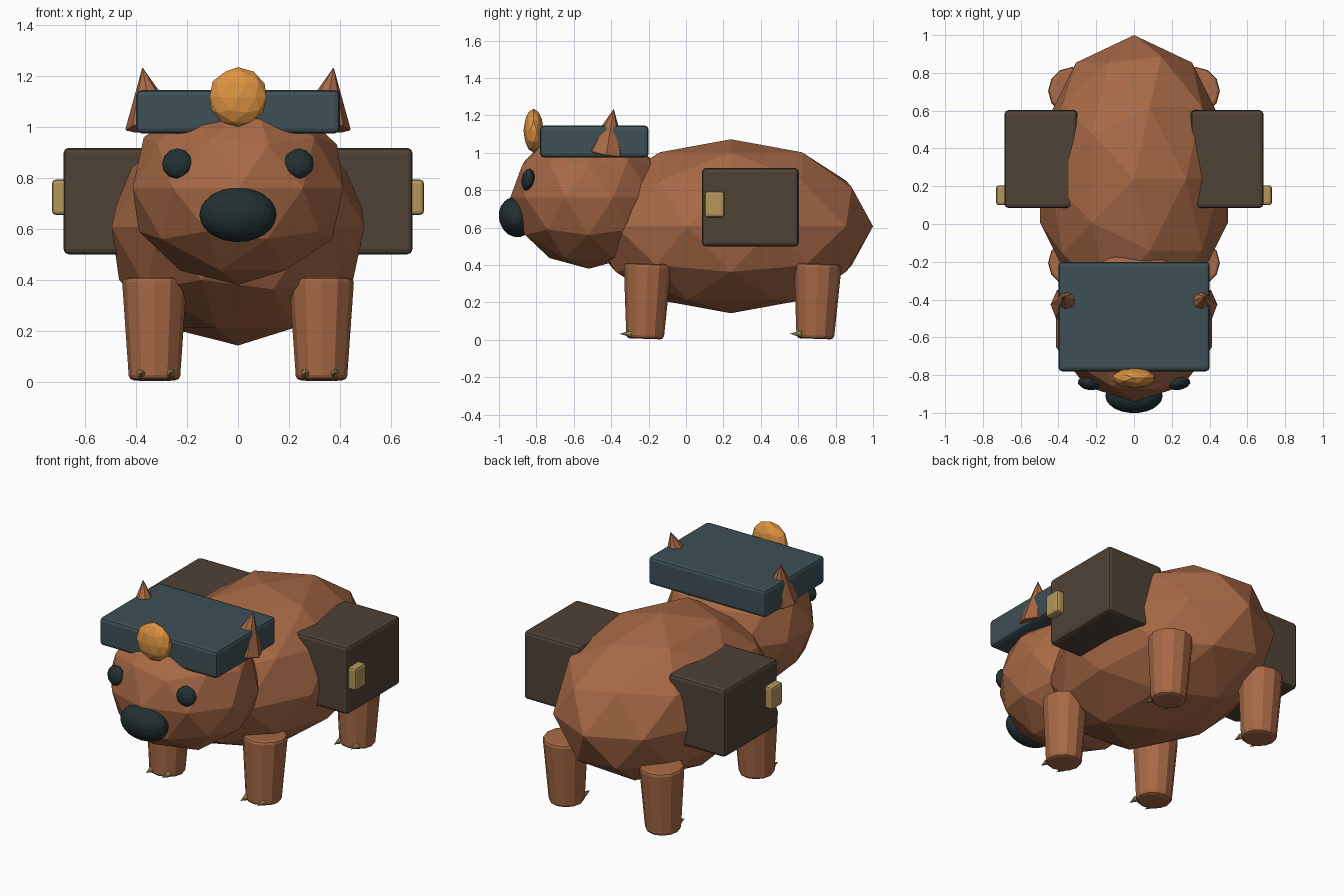
import bpy, bmesh, math
from mathutils import Matrix, Euler

if "Cube" in bpy.data.objects:
    bpy.data.objects.remove(bpy.data.objects["Cube"])


def material(name, rgb):
    m = bpy.data.materials.new(name)
    m.diffuse_color = (*rgb, 1)
    m.use_nodes = True
    m.node_tree.nodes["Principled BSDF"].inputs["Base Color"].default_value = m.diffuse_color
    return m


FUR = material("brown_fur", (0.39, 0.141, 0.061))
SLATE = material("slate_blue", (0.048, 0.08, 0.093))
LEATHER = material("dark_leather", (0.08, 0.054, 0.037))
ORANGE = material("orange", (0.73, 0.296, 0.054))
GOLD = material("dull_gold", (0.456, 0.305, 0.102))
DARK = material("dark_teal", (0.016, 0.03, 0.032))


def finish(name, bm, mat, loc, rot=(0, 0, 0), bevel=0, segments=2):
    mesh = bpy.data.meshes.new(name)
    bm.to_mesh(mesh)
    bm.free()
    mesh.materials.append(mat)
    ob = bpy.data.objects.new(name, mesh)
    bpy.context.collection.objects.link(ob)
    ob.location = loc
    ob.rotation_euler = Euler([math.radians(a) for a in rot])
    if bevel:
        mod = ob.modifiers.new("bevel", 'BEVEL')
        mod.width = bevel
        mod.segments = segments
        mod.limit_method = 'ANGLE'
        mod.angle_limit = math.radians(60)
    return ob


def ball(name, mat, loc, radii, subdiv=2, rot=(0, 0, 0)):
    bm = bmesh.new()
    bmesh.ops.create_icosphere(bm, subdivisions=subdiv, radius=1,
                               matrix=Matrix.Diagonal((*radii, 1)))
    return finish(name, bm, mat, loc, rot)


def box(name, mat, lo, hi, bevel):
    size = [b - a for a, b in zip(lo, hi)]
    mid = [(a + b) / 2 for a, b in zip(lo, hi)]
    bm = bmesh.new()
    bmesh.ops.create_cube(bm, size=1, matrix=Matrix.Diagonal((*size, 1)))
    return finish(name, bm, mat, mid, bevel=bevel)


def cone(name, mat, loc, r1, r2, depth, sides, rot, bevel=0):
    bm = bmesh.new()
    bmesh.ops.create_cone(bm, cap_ends=True, segments=sides,
                          radius1=r1, radius2=r2, depth=depth)
    return finish(name, bm, mat, loc, rot, bevel)


# Faceted body and head
ball("body", FUR, (0, 0.24, 0.607), (0.522, 0.76, 0.465))
ball("head", FUR, (0, -0.52, 0.76), (0.435, 0.42, 0.38))

# Nose, cap and cap badge
ball("nose", DARK, (0, -0.91, 0.655), (0.152, 0.09, 0.108), 3, (14, 0, 0))
box("flat_cap", SLATE, (-0.4, -0.78, 0.975), (0.4, -0.2, 1.145), 0.02)
ball("cap_ball", ORANGE, (0, -0.815, 1.118), (0.117, 0.054, 0.117))

for side, s in (("left", -1), ("right", 1)):
    # Eyes and ears
    ball(side + "_eye", DARK, (s * 0.24, -0.845, 0.857),
         (0.06, 0.033, 0.06), 2, (-10, 0, s * 12))
    cone(side + "_ear", FUR, (s * 0.355, -0.407, 1.118), 0.112, 0, 0.24, 8,
         (-10, s * 10, 0), 0.012)

    # Saddle bags with clasps
    xs = sorted((s * 0.3, s * 0.685))
    box(side + "_saddle_bag", LEATHER, (xs[0], 0.085, 0.5),
        (xs[1], 0.603, 0.918), 0.02)
    xs = sorted((s * 0.66, s * 0.73))
    box(side + "_clasp", GOLD, (xs[0], 0.1, 0.655), (xs[1], 0.205, 0.793), 0.014)

    # Legs with two claws each
    for end, y in (("front", -0.212), ("rear", 0.698)):
        cone(f"{side}_{end}_leg", FUR, (s * 0.328, y, 0.206), 0.1, 0.128,
             0.402, 12, (-2, 0, 0), 0.018)
        for i, dx in enumerate((-0.057, 0.057)):
            cone(f"{side}_{end}_claw_{i + 1}", GOLD,
                 (s * 0.322 + dx, y - 0.112, 0.032), 0.019, 0, 0.062, 8,
                 (90, 0, 0), 0.003)
